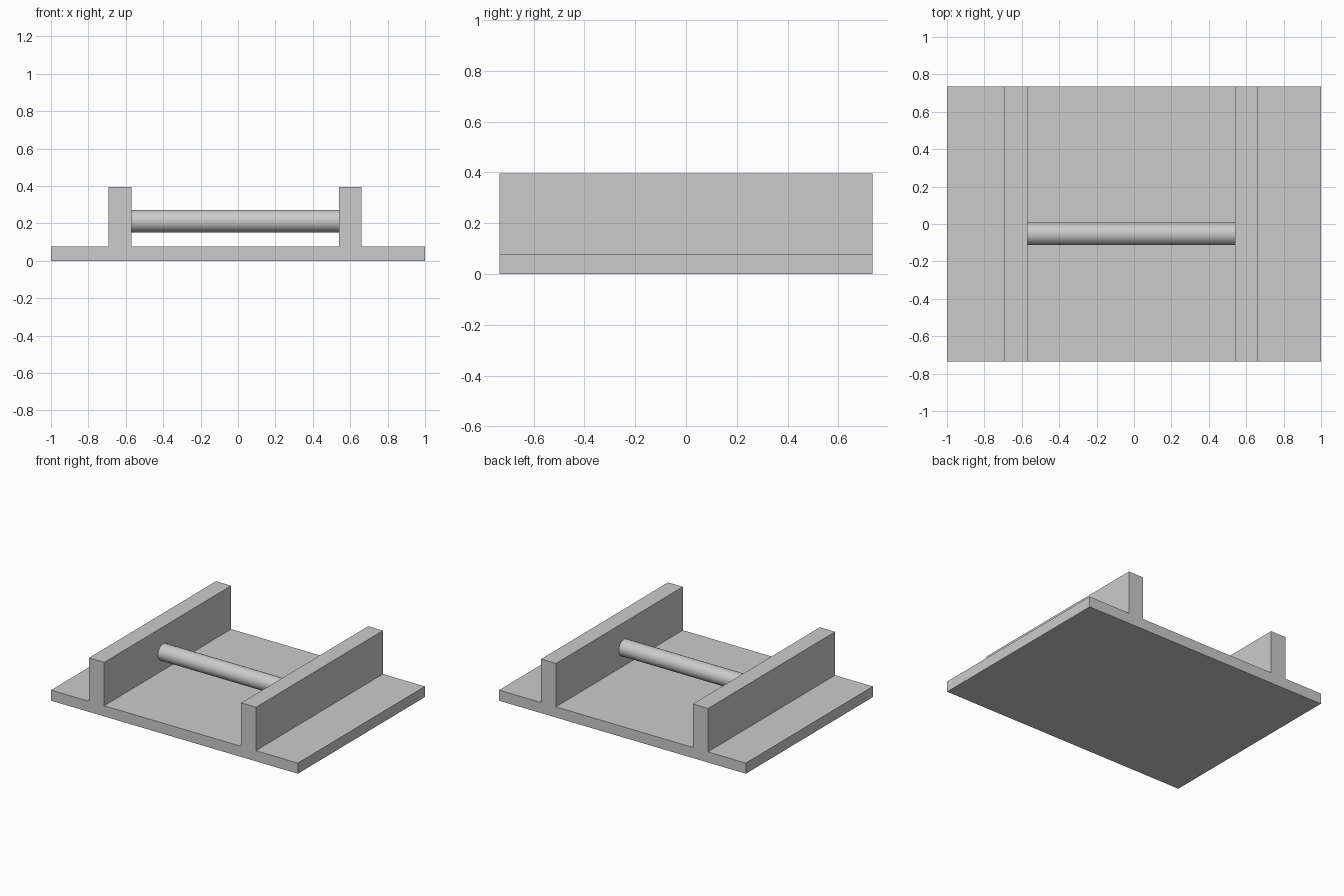
import bpy, bmesh, math
from mathutils import Matrix

if "Cube" in bpy.data.objects:
    bpy.data.objects.remove(bpy.data.objects["Cube"])

HALF_Y = 0.735
BASE_Z, RAIL_Z = 0.078, 0.396
LEFT_RAIL = (-0.693, -0.57)
RIGHT_RAIL = (0.54, 0.66)


def add_object(name, bm):
    bmesh.ops.recalc_face_normals(bm, faces=bm.faces)
    mesh = bpy.data.meshes.new(name)
    bm.to_mesh(mesh)
    bm.free()
    obj = bpy.data.objects.new(name, mesh)
    bpy.context.collection.objects.link(obj)
    return obj


# Base plate with two upright rails: one profile extruded along y
profile = [(-1, 0), (1, 0), (1, BASE_Z)]
for a, b in (RIGHT_RAIL, LEFT_RAIL):
    profile += [(b, BASE_Z), (b, RAIL_Z), (a, RAIL_Z), (a, BASE_Z)]
profile.append((-1, BASE_Z))

bm = bmesh.new()
face = bm.faces.new([bm.verts.new((x, -HALF_Y, z)) for x, z in profile])
ext = bmesh.ops.extrude_face_region(bm, geom=[face])["geom"]
bmesh.ops.translate(bm, vec=(0, 2 * HALF_Y, 0),
                    verts=[v for v in ext if isinstance(v, bmesh.types.BMVert)])
add_object("base_with_rails", bm)

# Round crossbar between the rails
x0, x1 = LEFT_RAIL[1], RIGHT_RAIL[0]
bm = bmesh.new()
bmesh.ops.create_cone(
    bm, cap_ends=True, segments=32, radius1=0.06, radius2=0.06, depth=x1 - x0,
    matrix=Matrix.Translation(((x0 + x1) / 2, -0.053, 0.212))
    @ Matrix.Rotation(math.pi / 2, 4, "Y"))
bar = add_object("crossbar", bm)
bpy.context.view_layer.objects.active = bar
bar.select_set(True)
bpy.ops.object.shade_smooth_by_angle(angle=math.radians(40))
